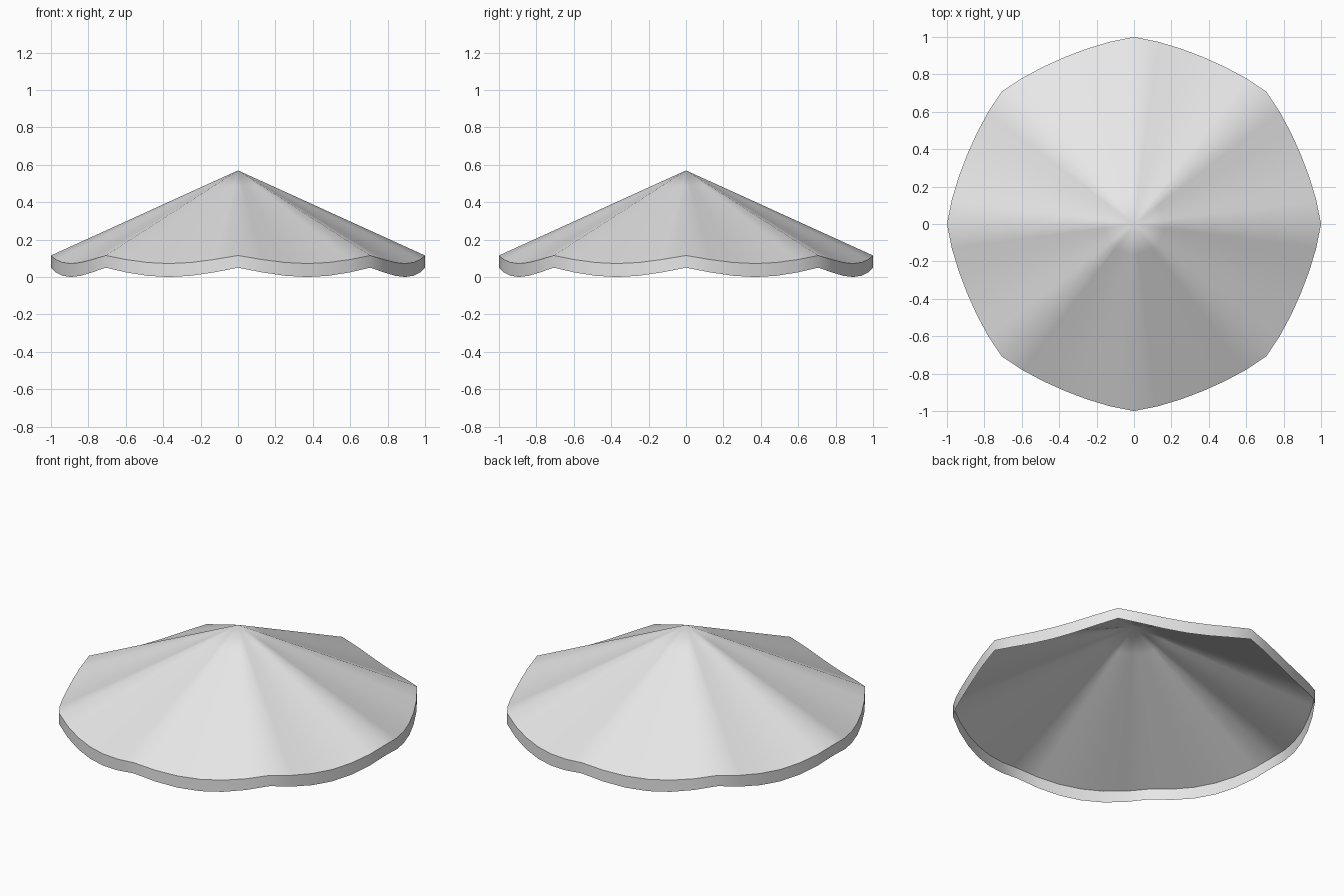
import bpy, bmesh, math

if "Cube" in bpy.data.objects:
    bpy.data.objects.remove(bpy.data.objects["Cube"])

PANELS, STEPS, RINGS = 8, 6, 6
N = PANELS * STEPS
APEX = 0.57

mat = bpy.data.materials.new("light grey fabric")
mat.diffuse_color = (0.8, 0.8, 0.8, 1)
mat.use_nodes = True
mat.node_tree.nodes["Principled BSDF"].inputs["Base Color"].default_value = mat.diffuse_color


def rim(i, z_rib, z_mid):
    """Scalloped rim point: ribs at radius 1, panel middles pulled in and down."""
    sag = math.sin(math.pi * (i % STEPS) / STEPS)
    a = 2 * math.pi * i / N
    r = 1 - 0.034 * sag
    return r * math.cos(a), r * math.sin(a), z_rib + (z_mid - z_rib) * sag


bm = bmesh.new()
apex = bm.verts.new((0, 0, APEX))

# canopy: rings running straight from the apex to the rim
rings = []
for k in range(1, RINGS + 1):
    t = k / RINGS
    ring = []
    for i in range(N):
        x, y, z = rim(i, 0.115, 0.072)
        ring.append(bm.verts.new((x * t, y * t, APEX + (z - APEX) * t)))
    rings.append(ring)

# valance: vertical band hanging from the rim
rings.append([bm.verts.new(rim(i, 0.05, 0.0)) for i in range(N)])

for i in range(N):
    j = (i + 1) % N
    bm.faces.new((apex, rings[0][i], rings[0][j]))
    for a, b in zip(rings, rings[1:]):
        bm.faces.new((a[i], b[i], b[j], a[j]))

mesh = bpy.data.meshes.new("umbrella_canopy")
bm.to_mesh(mesh)
bm.free()
mesh.materials.append(mat)
canopy = bpy.data.objects.new("umbrella_canopy", mesh)
bpy.context.collection.objects.link(canopy)

# smooth panels, crisp rim
bpy.context.view_layer.objects.active = canopy
canopy.select_set(True)
bpy.ops.object.shade_smooth_by_angle(angle=math.radians(35))
